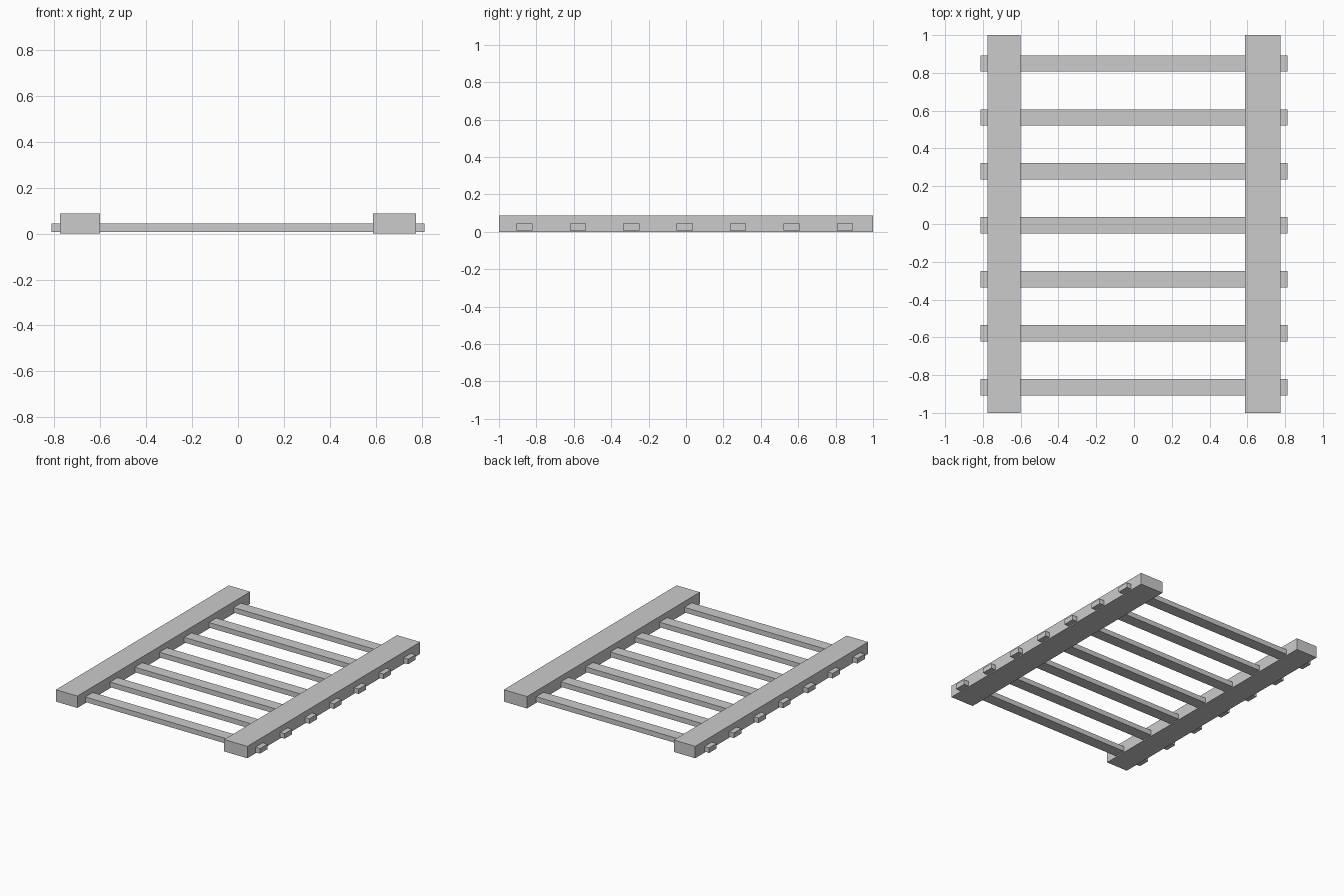
import bpy

if "Cube" in bpy.data.objects:
    bpy.data.objects.remove(bpy.data.objects["Cube"])


def box(name, lo, hi):
    """Axis-aligned box between two corners."""
    bpy.ops.mesh.primitive_cube_add(size=1, location=[(a + b) / 2 for a, b in zip(lo, hi)])
    ob = bpy.context.object
    ob.name = name
    ob.scale = [b - a for a, b in zip(lo, hi)]
    bpy.ops.object.transform_apply(location=False, rotation=False, scale=True)
    return ob


# Side rails, the right one slightly wider
box("left_rail", (-0.775, -1, 0), (-0.601, 1, 0.087))
box("right_rail", (0.588, -1, 0), (0.776, 1, 0.087))

# Seven slats running through both rails
COUNT, FIRST, STEP, HALF = 7, -0.864, 0.2857, 0.043
for i in range(COUNT):
    y = FIRST + i * STEP
    box(f"slat_{i + 1}", (-0.813, y - HALF, 0.008), (0.813, y + HALF, 0.045))
